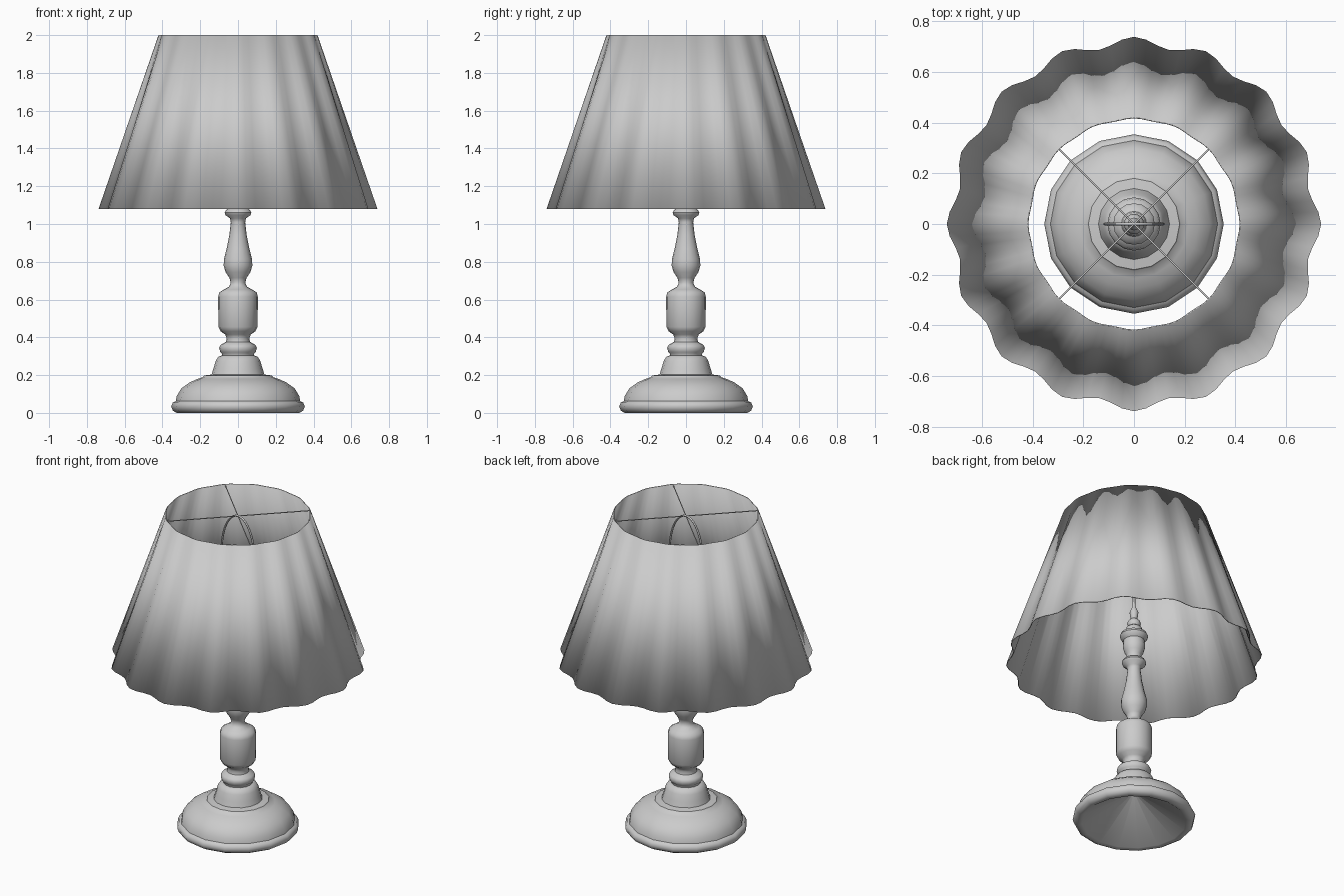
import bpy, math

if "Cube" in bpy.data.objects:
    bpy.data.objects.remove(bpy.data.objects["Cube"])

mat = bpy.data.materials.new("light grey")
mat.diffuse_color = (0.6, 0.6, 0.6, 1)
mat.use_nodes = True
mat.node_tree.nodes["Principled BSDF"].inputs["Base Color"].default_value = mat.diffuse_color


def finish(ob, angle=45):
    ob.data.materials.clear()
    ob.data.materials.append(mat)
    bpy.ops.object.select_all(action='DESELECT')
    ob.select_set(True)
    bpy.context.view_layer.objects.active = ob
    bpy.ops.object.shade_smooth_by_angle(angle=math.radians(angle))


def new_object(name, verts, faces):
    me = bpy.data.meshes.new(name)
    me.from_pydata(verts, [], faces)
    ob = bpy.data.objects.new(name, me)
    bpy.context.collection.objects.link(ob)
    return ob


def lathe(name, profile, n=16):
    verts, faces = [], []
    for r, z in profile:
        for i in range(n):
            a = 2 * math.pi * i / n
            verts.append((r * math.cos(a), r * math.sin(a), z))
    for j in range(len(profile) - 1):
        for i in range(n):
            k = (i + 1) % n
            faces.append((j * n + i, j * n + k, (j + 1) * n + k, (j + 1) * n + i))
    faces.append(tuple((len(profile) - 1) * n + i for i in range(n)))
    ob = new_object(name, verts, faces)
    finish(ob)
    return ob


def wire(name, pts, radius, cyclic=False):
    cu = bpy.data.curves.new(name, 'CURVE')
    cu.dimensions = '3D'
    cu.bevel_depth = radius
    cu.bevel_resolution = 1
    cu.use_fill_caps = True
    sp = cu.splines.new('POLY')
    sp.points.add(len(pts) - 1)
    for p, c in zip(sp.points, pts):
        p.co = (*c, 1)
    sp.use_cyclic_u = cyclic
    ob = bpy.data.objects.new(name, cu)
    bpy.context.collection.objects.link(ob)
    bpy.ops.object.select_all(action='DESELECT')
    ob.select_set(True)
    bpy.context.view_layer.objects.active = ob
    bpy.ops.object.convert(target='MESH')
    finish(bpy.context.view_layer.objects.active, 60)


# Hollow foot: cone underside, rim, stepped dome
lathe("foot", [(0.003, 0.2), (0.3, 0.004), (0.325, 0), (0.345, 0.012), (0.354, 0.035),
               (0.345, 0.055), (0.33, 0.062), (0.324, 0.09), (0.30, 0.13), (0.255, 0.162),
               (0.215, 0.18), (0.185, 0.19), (0.18, 0.198), (0.14, 0.203), (0.13, 0.235),
               (0.118, 0.275), (0.105, 0.297), (0.085, 0.305)])

# Turned column
lathe("column", [(0.085, 0.3), (0.086, 0.315), (0.094, 0.322), (0.1, 0.345), (0.092, 0.36),
                 (0.064, 0.376), (0.06, 0.395), (0.068, 0.415), (0.092, 0.432), (0.104, 0.455),
                 (0.105, 0.615), (0.099, 0.638), (0.075, 0.653), (0.048, 0.668), (0.038, 0.69),
                 (0.046, 0.715), (0.066, 0.745), (0.076, 0.78), (0.074, 0.815), (0.06, 0.87),
                 (0.046, 0.94), (0.038, 1.01), (0.042, 1.03), (0.066, 1.047), (0.071, 1.06),
                 (0.064, 1.074), (0.045, 1.083)])

# Lamp socket with collar and rod
lathe("socket", [(0.045, 1.08), (0.043, 1.11), (0.055, 1.13), (0.065, 1.165), (0.061, 1.205),
                 (0.076, 1.22), (0.082, 1.235), (0.074, 1.252), (0.05, 1.265), (0.045, 1.29),
                 (0.032, 1.3), (0.04, 1.318), (0.034, 1.335), (0.018, 1.35), (0.024, 1.375),
                 (0.025, 1.395), (0.015, 1.42), (0.008, 1.44), (0.007, 1.52)])

# Rippled shade, waves fade towards the top
N = 96
verts = []
for r, amp, z in ((0.719, 0.019, 1.08), (0.418, 0.003, 2.0)):
    for i in range(N):
        a = 2 * math.pi * i / N
        q = r + amp * math.cos(16 * a)
        verts.append((q * math.cos(a), q * math.sin(a), z))
faces = [(i, (i + 1) % N, N + (i + 1) % N, N + i) for i in range(N)]
shade = new_object("shade", verts, faces)
mod = shade.modifiers.new("thickness", 'SOLIDIFY')
mod.thickness = 0.005
finish(shade, 60)

# Wire cross that carries the shade
for k in range(2):
    a = math.pi / 4 + k * math.pi / 2
    c, s = 0.416 * math.cos(a), 0.416 * math.sin(a)
    wire(f"shade_spoke_{k + 1}", [(-c, -s, 1.99), (c, s, 1.99)], 0.003)

# Harp loop between rod and cross
harp = []
for i in range(40):
    t = 2 * math.pi * i / 40
    harp.append((0.115 * math.sin(t), 0, 1.745 + 0.245 * math.cos(t)))
wire("harp", harp, 0.006, True)
